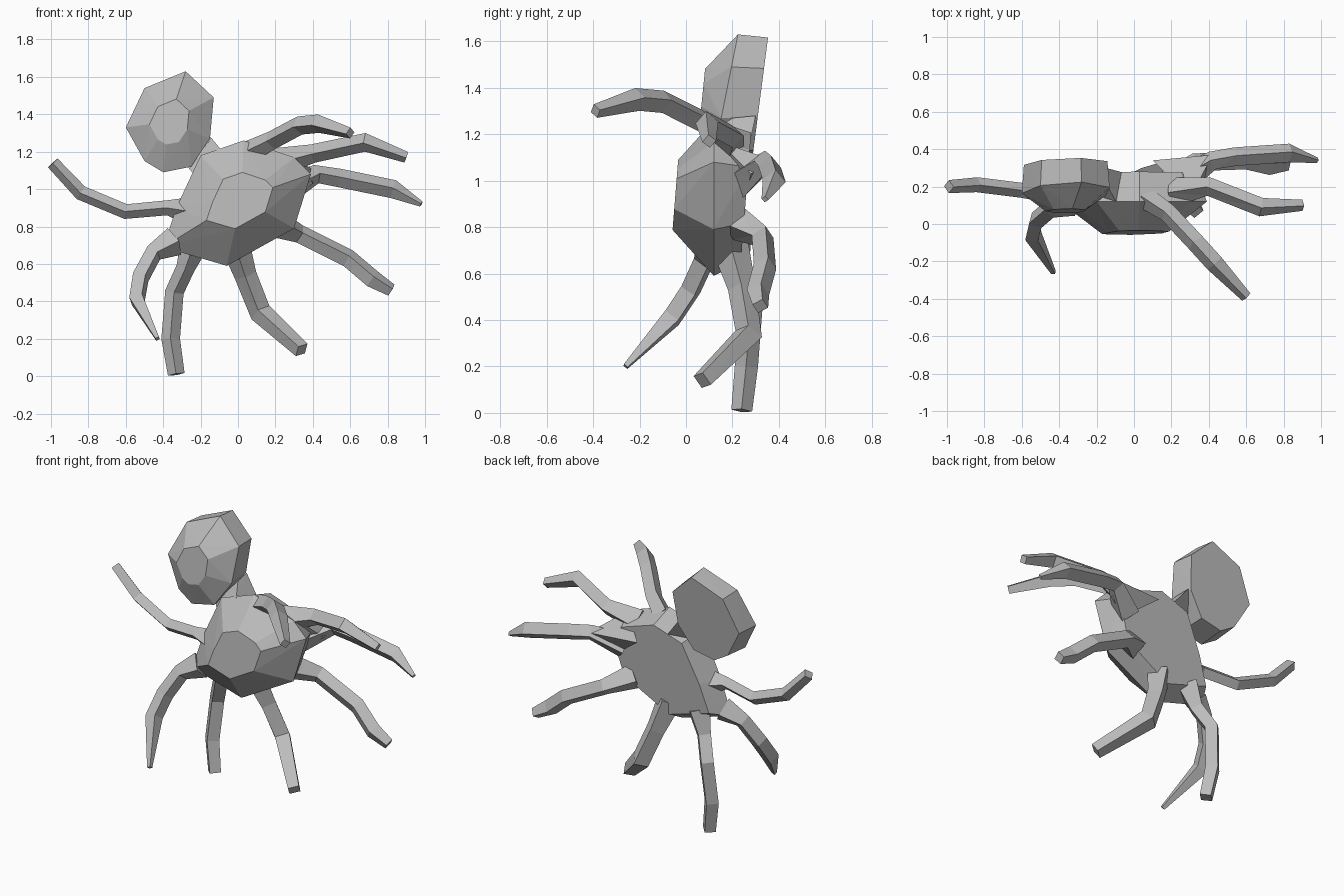
import bpy
import bmesh
import math
from mathutils import Vector

default_cube = bpy.data.objects.get("Cube")
if default_cube:
    bpy.data.objects.remove(default_cube, do_unlink=True)


def make_material(name, value):
    material = bpy.data.materials.new(name)
    material.use_nodes = True
    colour = (value, value, value, 1)
    material.diffuse_color = colour
    shader = material.node_tree.nodes["Principled BSDF"]
    shader.inputs["Base Color"].default_value = colour
    return material


grey = make_material("plain grey", 0.5)


def finish_object(name, builder):
    """Turn a bmesh into a flat shaded grey object."""
    bmesh.ops.recalc_face_normals(builder, faces=builder.faces[:])
    mesh = bpy.data.meshes.new(name)
    builder.to_mesh(mesh)
    builder.free()
    mesh.materials.append(grey)
    part = bpy.data.objects.new(name, mesh)
    bpy.context.scene.collection.objects.link(part)


def faceted_solid(name, corners):
    """Wrap a few corner points in flat facets."""
    builder = bmesh.new()
    for corner in corners:
        builder.verts.new(corner)
    bmesh.ops.convex_hull(builder, input=builder.verts[:])
    loose = [vert for vert in builder.verts if not vert.link_faces]
    bmesh.ops.delete(builder, geom=loose, context='VERTS')
    finish_object(name, builder)


def domed_solid(name, centre, outline, layers):
    """Stack scaled copies of a front outline; each layer has depth, scale, tilt."""
    centre_x, centre_z = centre
    corners = []
    for depth, scale, tilt in layers:
        for x, z in outline:
            rise = (z - centre_z) * scale
            corners.append((centre_x + (x - centre_x) * scale,
                            depth + tilt * rise, centre_z + rise))
    faceted_solid(name, corners)


def jointed_leg(name, path, tip, root=0.08, middle=0.05, sides=4):
    """Sweep a faceted ring along the joints, from a thick root to the tip."""
    builder = bmesh.new()
    points = [Vector(point) for point in path]
    last = len(points) - 1
    tangent = (points[1] - points[0]).normalized()
    across = tangent.orthogonal().normalized()
    rings = []
    for index, point in enumerate(points):
        radius = {0: root, last: tip}.get(index, middle)
        before = points[max(index - 1, 0)]
        after = points[min(index + 1, last)]
        direction = (after - before).normalized()
        across = tangent.rotation_difference(direction) @ across
        tangent = direction
        second = tangent.cross(across)
        ring = []
        for side in range(sides):
            angle = math.tau * (side + 0.5) / sides
            offset = across * math.cos(angle) + second * math.sin(angle)
            ring.append(builder.verts.new(point + offset * radius))
        rings.append(ring)
    for lower, upper in zip(rings, rings[1:]):
        for side in range(sides):
            following = (side + 1) % sides
            builder.faces.new((lower[side], lower[following],
                               upper[following], upper[side]))
    builder.faces.new(rings[0])
    builder.faces.new(rings[-1])
    bmesh.ops.triangulate(builder, faces=builder.faces[:])
    finish_object(name, builder)


# Main body: domed front, nearly flat back
domed_solid("body", centre=(.02, .95),
            outline=[(-.2, 1.18), (.03, 1.26), (.3, 1.17), (.39, 1.08),
                     (.3, .79), (-.06, .59), (-.4, .69), (-.33, .9)],
            layers=[(-.045, .45, .08), (.12, 1, 0), (.26, .83, .08)])

# Abdomen: faceted dome with a flat rear
domed_solid("abdomen", centre=(-.37, 1.36),
            outline=[(-.6, 1.33), (-.5, 1.54), (-.28, 1.63), (-.13, 1.49),
                     (-.15, 1.27), (-.25, 1.12), (-.4, 1.09), (-.5, 1.15)],
            layers=[(.07, .45, .1), (.17, 1, .2), (.32, .95, .13)])

# Waist joining the two
faceted_solid("waist", [(-.15, .3, 1.28), (-.14, .2, 1.27), (-.27, .16, 1.12),
                        (-.09, .11, 1.21), (-.22, .12, 1.06),
                        (-.04, .27, 1.14)])

# Right legs
jointed_leg("right_upper_leg",
            [(-.25, .14, .88), (-.38, .14, .9), (-.6, .18, .88),
             (-.84, .21, .98), (-.99, .2, 1.14)], tip=.035, middle=.04)
jointed_leg("right_middle_leg",
            [(-.34, .12, .72), (-.45, .08, .66), (-.52, .02, .53),
             (-.54, -.06, .41), (-.43, -.26, .2)], tip=.015)
jointed_leg("right_lower_leg",
            [(-.23, .2, .72), (-.28, .22, .58), (-.34, .28, .45),
             (-.36, .26, .2), (-.33, .24, .01)], tip=.045)

# Left legs
jointed_leg("left_lower_leg",
            [(-.02, .19, .72), (.04, .24, .54), (.12, .27, .34),
             (.34, .07, .14)], tip=.045, middle=.06)
jointed_leg("left_middle_leg",
            [(.2, .22, .82), (.33, .33, .76), (.59, .34, .63),
             (.72, .31, .52), (.82, .32, .46)], tip=.035)
jointed_leg("left_upper_leg",
            [(.26, .24, 1), (.42, .34, 1.08), (.54, .36, 1.06),
             (.83, .38, 1), (.98, .34, .92)], tip=.015)
jointed_leg("left_high_leg",
            [(.2, .17, 1.14), (.4, .2, 1.19), (.68, .09, 1.25),
             (.9, .1, 1.17)], tip=.03)
jointed_leg("left_front_leg",
            [(.06, .14, 1.2), (.18, .06, 1.26), (.33, -.1, 1.34),
             (.43, -.21, 1.35), (.6, -.39, 1.3)], tip=.03, root=.06)

# Shoulder wedge behind the upper left leg roots
faceted_solid("left_shoulder", [(.1, .34, 1.1), (.3, .14, 1.17),
                                (.42, .37, 1.09), (.4, .28, 1.03),
                                (.3, .26, .95)])
